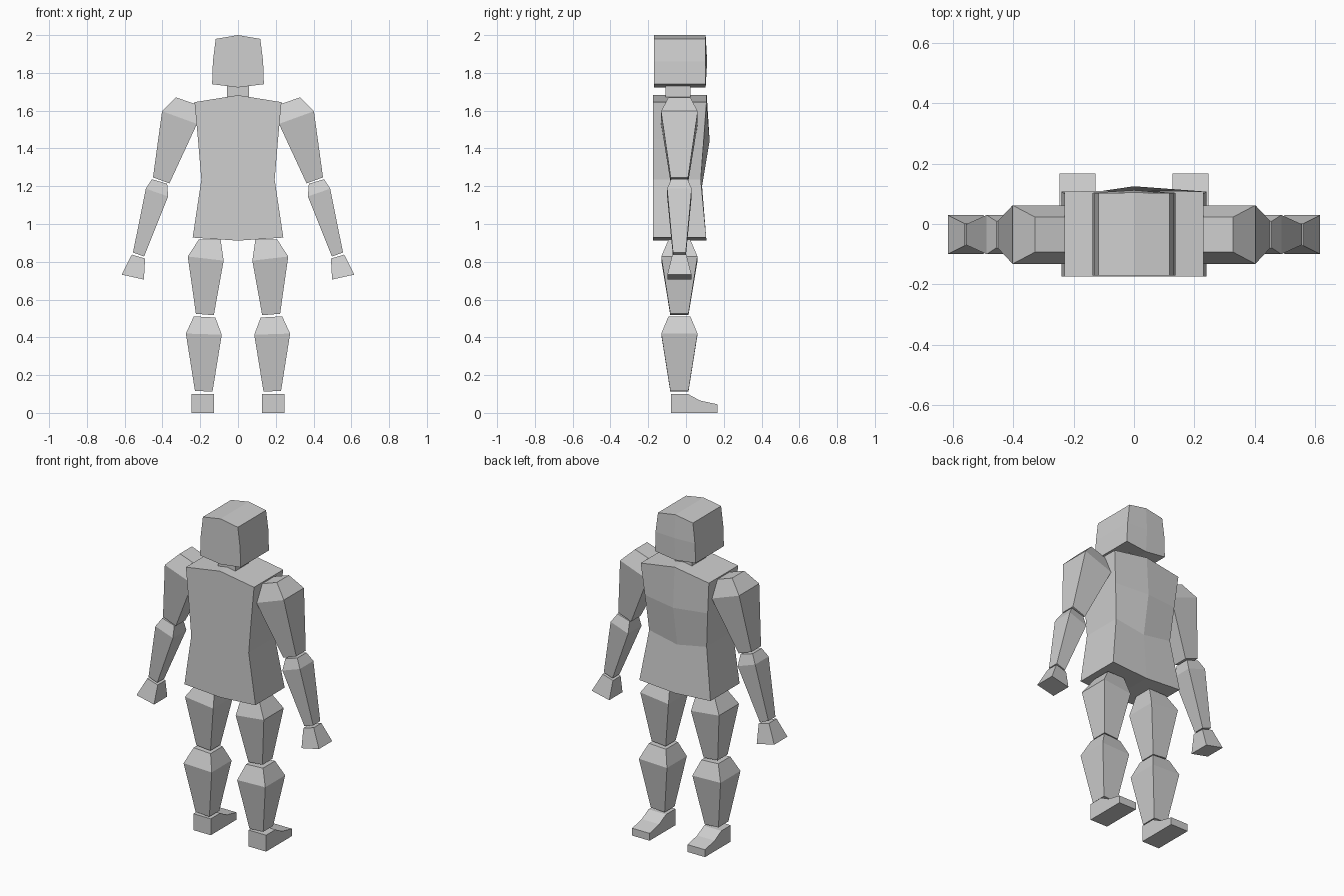
import bpy, bmesh

cube = bpy.data.objects.get("Cube")
if cube:
    bpy.data.objects.remove(cube, do_unlink=True)

grey = bpy.data.materials.new("plain grey")
grey.use_nodes = True
grey.diffuse_color = (0.62, 0.62, 0.62, 1)
grey.node_tree.nodes["Principled BSDF"].inputs["Base Color"].default_value = (0.62, 0.62, 0.62, 1)

ARM_Y = -0.035  # depth of the limb axis


def loft(name, rings, split_caps=False):
    """Skin a stack of vertex rings and close both ends, flat shaded."""
    bm = bmesh.new()
    loops = [[bm.verts.new(p) for p in ring] for ring in rings]
    n = len(loops[0])
    for a, b in zip(loops, loops[1:]):
        for i in range(n):
            j = (i + 1) % n
            bm.faces.new((a[i], a[j], b[j], b[i]))
    for cap in (loops[0], loops[-1]):
        if split_caps:  # six-sided ring folded along its centre line
            bm.faces.new((cap[0], cap[1], cap[4], cap[5]))
            bm.faces.new((cap[1], cap[2], cap[3], cap[4]))
        else:
            bm.faces.new(cap)
    bmesh.ops.recalc_face_normals(bm, faces=bm.faces)
    mesh = bpy.data.meshes.new(name)
    bm.to_mesh(mesh)
    bm.free()
    mesh.materials.append(grey)
    obj = bpy.data.objects.new(name, mesh)
    bpy.context.collection.objects.link(obj)
    return obj


def block(name, front, rows):
    """Body block: flat front, shaped back with a centre column.
    Row: half width, corner z, centre z, corner back y, centre back y."""
    rings = [[(-w, front, z), (0, front, zc), (w, front, z),
              (w, y, z), (0, yc, zc), (-w, y, z)] for w, z, zc, y, yc in rows]
    loft(name, rings, split_caps=True)


def limb(name, side, rows):
    """Tapered four-sided limb. Row: outer x, z, inner x, z, half depth."""
    rings = []
    for xo, zo, xi, zi, d in rows:
        rings.append([(side * xo, ARM_Y - d, zo), (side * xi, ARM_Y - d, zi),
                      (side * xi, ARM_Y + d, zi), (side * xo, ARM_Y + d, zo)])
    loft(name, rings)


# Head, neck and torso
block("head", -0.17, [(0.118, 1.98, 2.0, 0.102, 0.104),
                      (0.133, 1.86, 1.86, 0.104, 0.112),
                      (0.137, 1.74, 1.723, 0.102, 0.104)])
block("neck", -0.108, [(0.058, 1.73, 1.73, 0.025, 0.025),
                       (0.058, 1.65, 1.65, 0.025, 0.025)])
block("torso", -0.174, [(0.23, 1.645, 1.682, 0.108, 0.11),
                        (0.212, 1.45, 1.44, 0.094, 0.125),
                        (0.194, 1.235, 1.2, 0.078, 0.085),
                        (0.24, 0.928, 0.912, 0.107, 0.108)])

# Limb segments, listed for the left side and mirrored
LIMBS = {
    "upper_arm": [(0.328, 1.67, 0.226, 1.635, 0.058),
                  (0.402, 1.597, 0.217, 1.53, 0.097),
                  (0.45, 1.247, 0.363, 1.215, 0.046)],
    "forearm": [(0.456, 1.237, 0.375, 1.213, 0.044),
                (0.488, 1.187, 0.37, 1.146, 0.065),
                (0.556, 0.849, 0.497, 0.828, 0.034)],
    "hand": [(0.562, 0.838, 0.492, 0.817, 0.037),
             (0.616, 0.732, 0.498, 0.706, 0.064)],
    "thigh": [(0.208, 0.917, 0.092, 0.917, 0.058),
              (0.266, 0.828, 0.076, 0.806, 0.096),
              (0.223, 0.525, 0.128, 0.517, 0.048)],
    "shin": [(0.234, 0.511, 0.12, 0.505, 0.058),
             (0.276, 0.42, 0.086, 0.414, 0.096),
             (0.228, 0.117, 0.135, 0.112, 0.048)],
}
# Foot side profile: y, z
FOOT = [(-0.08, 0), (-0.08, 0.1), (0.01, 0.1), (0.075, 0.065), (0.168, 0.045), (0.168, 0)]

for label, side in (("left", 1), ("right", -1)):
    for part, rows in LIMBS.items():
        limb(f"{label}_{part}", side, rows)
    loft(f"{label}_foot", [[(side * x, y, z) for y, z in FOOT] for x in (0.128, 0.246)])
